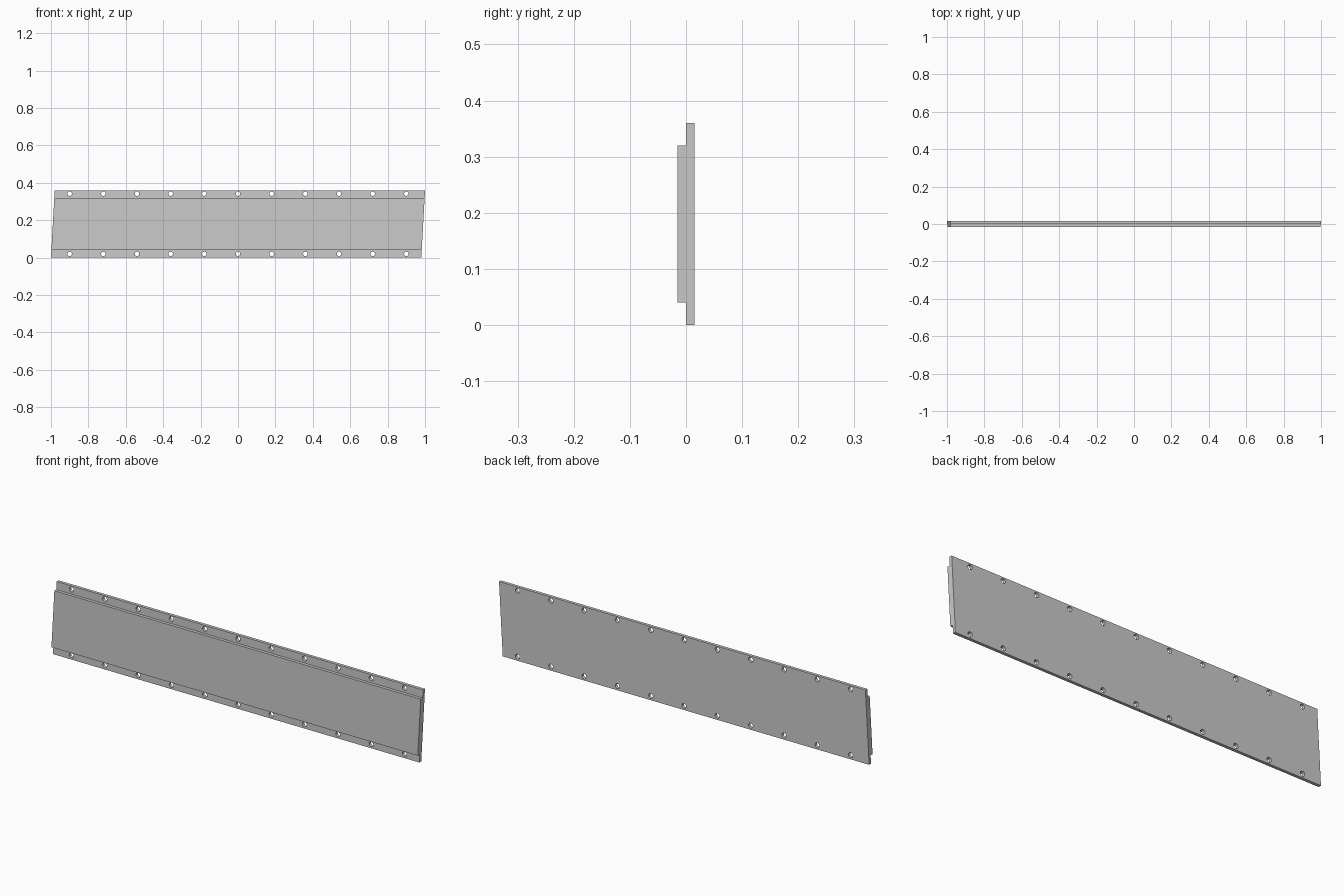
import bpy, bmesh
from math import pi
from mathutils import Matrix

if "Cube" in bpy.data.objects:
    bpy.data.objects.remove(bpy.data.objects["Cube"])

HEIGHT, SLANT, LENGTH = 0.36, 0.02, 1.98

# Stepped cross-section (y, z): thin flanges with a raised front panel
profile = [(0.015, 0), (0.015, 0.36), (0, 0.36), (0, 0.32),
           (-0.015, 0.32), (-0.015, 0.04), (0, 0.04), (0, 0)]


def finish(bm, name):
    bmesh.ops.recalc_face_normals(bm, faces=bm.faces)
    mesh = bpy.data.meshes.new(name)
    bm.to_mesh(mesh)
    bm.free()
    obj = bpy.data.objects.new(name, mesh)
    bpy.context.collection.objects.link(obj)
    return obj


# Slanted plate: section swept along x, ends leaning towards +x
bm = bmesh.new()
start = bm.faces.new([bm.verts.new((-1 + SLANT * z / HEIGHT, y, z)) for y, z in profile])
swept = bmesh.ops.extrude_face_region(bm, geom=[start], use_keep_orig=True)
bmesh.ops.translate(bm, vec=(LENGTH, 0, 0),
                    verts=[v for v in swept["geom"] if isinstance(v, bmesh.types.BMVert)])
plate = finish(bm, "panel_plate")

# Bolt holes along both flanges
bm = bmesh.new()
for z in (0.02, 0.342):
    for i in range(11):
        bmesh.ops.create_cone(bm, cap_ends=True, segments=16, radius1=0.012, radius2=0.012, depth=0.1,
                              matrix=Matrix.Translation((-0.9 + 0.18 * i, 0, z)) @ Matrix.Rotation(pi / 2, 4, 'X'))
cutter = finish(bm, "bolt_hole_cutter")
cutter.hide_render = True
cutter.hide_set(True)

holes = plate.modifiers.new("bolt_holes", 'BOOLEAN')
holes.operation = 'DIFFERENCE'
holes.solver = 'EXACT'
holes.object = cutter
